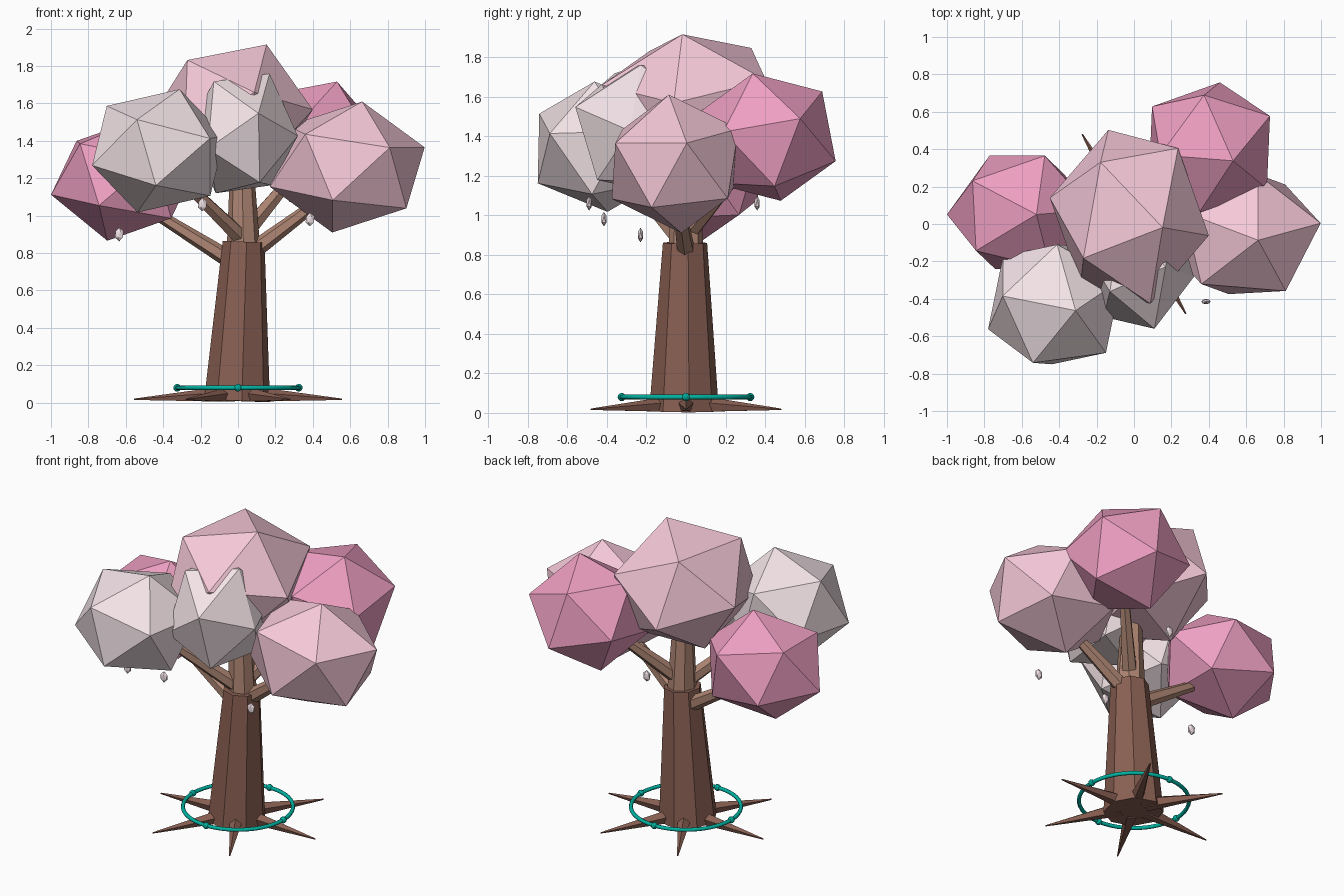
import bpy, bmesh, math
from mathutils import Vector, Matrix

if "Cube" in bpy.data.objects:
    bpy.data.objects.remove(bpy.data.objects["Cube"])


def mat(name, r, g, b):
    m = bpy.data.materials.new(name)
    m.diffuse_color = (r, g, b, 1)
    m.use_nodes = True
    m.node_tree.nodes["Principled BSDF"].inputs["Base Color"].default_value = m.diffuse_color
    return m


BARK = mat("bark", 0.25, 0.115, 0.085)
BRANCH = mat("branch_bark", 0.42, 0.235, 0.17)
LIGHT = mat("light_pink", 0.92, 0.58, 0.69)
PINK = mat("pink", 0.86, 0.35, 0.54)
PALE = mat("pale_blossom", 0.9, 0.77, 0.8)
TEAL = mat("teal", 0.0, 0.45, 0.36)


def finish(name, bm, material):
    bmesh.ops.recalc_face_normals(bm, faces=bm.faces)
    me = bpy.data.meshes.new(name)
    bm.to_mesh(me)
    bm.free()
    ob = bpy.data.objects.new(name, me)
    me.materials.append(material)
    bpy.context.collection.objects.link(ob)
    return ob


def limb(name, a, b, ra, rb, sides, material):
    """Tapered faceted cylinder from a to b."""
    a, b = Vector(a), Vector(b)
    bm = bmesh.new()
    rot = (b - a).to_track_quat('Z', 'Y').to_matrix().to_4x4()
    bmesh.ops.create_cone(bm, cap_ends=True, segments=sides, radius1=ra, radius2=rb,
                          depth=(b - a).length, matrix=Matrix.Translation((a + b) / 2) @ rot)
    return finish(name, bm, material)


def frame(a, b):
    x = Vector(a).normalized()
    z = x.cross(Vector(b)).normalized()
    return Matrix((x, z.cross(x), z)).transposed()


def blob(name, lo, hi, v0, v1, material):
    """Icosahedron with neighbouring corners towards v0 and v1, fitted to a box."""
    p = (1 + math.sqrt(5)) / 2
    turn = frame(v0, v1) @ frame((0, 1, p), (0, -1, p)).transposed()
    pts = []
    for s in (1, -1):
        for t in (p, -p):
            pts += [turn @ Vector(v) for v in ((0, s, t), (s, t, 0), (t, 0, s))]
    bm = bmesh.new()
    low = [min(q[i] for q in pts) for i in range(3)]
    high = [max(q[i] for q in pts) for i in range(3)]
    for q in pts:
        bm.verts.new([lo[i] + (q[i] - low[i]) / (high[i] - low[i]) * (hi[i] - lo[i])
                      for i in range(3)])
    bmesh.ops.convex_hull(bm, input=bm.verts)
    return finish(name, bm, material)


# Trunk in two stages
limb("trunk", (-0.005, -0.01, 0.01), (0.03, -0.005, 0.86), 0.178, 0.113, 8, BARK)
limb("upper_trunk", (0.03, 0, 0.78), (0.02, 0, 1.32), 0.092, 0.06, 8, BRANCH)

# Roots
for i in range(6):
    a = math.radians(60 * i)
    c, s = math.cos(a), math.sin(a)
    limb(f"root_{i + 1}", (0.08 * c, 0.08 * s, 0.042), (0.555 * c, 0.555 * s, 0.018),
         0.045, 0.004, 5, BARK)

# Branches
for i, (a, b) in enumerate([
        ((-0.02, 0.01, 0.75), (-0.55, 0.05, 1.08)),
        ((0.03, -0.02, 0.87), (-0.38, -0.36, 1.27)),
        ((0.09, 0, 0.82), (0.52, -0.05, 1.14)),
        ((0.05, 0.02, 0.92), (0.36, 0.33, 1.29))]):
    limb(f"branch_{i + 1}", a, b, 0.048, 0.026, 6, BRANCH)

# Foliage clusters
blob("foliage_left", (-1, -0.24, 0.866), (-0.22, 0.365, 1.52),
     (-0.24, 0.18, 0.235), (-0.24, -0.18, 0.235), PINK)
blob("foliage_back", (0.08, 0.06, 1.073), (0.727, 0.757, 1.717),
     (0.115, -0.065, 0.32), (-0.025, 0.25, 0.225), PINK)
blob("foliage_right", (0.17, -0.375, 0.91), (0.998, 0.265, 1.61),
     (0.065, -0.03, 0.35), (0.4, 0.07, 0.1), LIGHT)
blob("foliage_top", (-0.45, -0.425, 1.2), (0.4, 0.503, 1.915),
     (0.195, -0.055, 0.43), (-0.15, 0.28, 0.41), LIGHT)
blob("foliage_front_left", (-0.78, -0.75, 1.017), (-0.07, -0.11, 1.676),
     (0.1, -0.03, 0.33), (-0.13, -0.32, 0.145), PALE)
blob("foliage_front", (-0.27, -0.56, 1.12), (0.32, 0.15, 1.76),
     (0.155, -0.02, 0.285), (0.087, -0.33, 0.08), PALE)

# Falling petals
for i, (x, y, z) in enumerate([(-0.635, -0.23, 0.9), (-0.19, -0.49, 1.06),
                               (0.385, -0.415, 0.98), (0.03, 0.36, 1.06)]):
    blob(f"petal_{i + 1}", (x - 0.024, y - 0.013, z - 0.037), (x + 0.024, y + 0.013, z + 0.037),
         (0, 0, 1), (1, 0, 0.5), PALE)

# Glowing ring with four beads
bpy.ops.mesh.primitive_torus_add(major_radius=0.325, minor_radius=0.012, major_segments=48,
                                 minor_segments=8, location=(0, 0, 0.08))
ring = bpy.context.object
ring.name = "ground_ring"
ring.data.materials.append(TEAL)
bpy.ops.object.shade_smooth()
for i in range(4):
    a = math.pi / 2 * i
    bm = bmesh.new()
    bmesh.ops.create_icosphere(bm, subdivisions=2, radius=0.021, matrix=Matrix.Translation(
        (0.325 * math.cos(a), 0.325 * math.sin(a), 0.08)))
    finish(f"ring_bead_{i + 1}", bm, TEAL)
